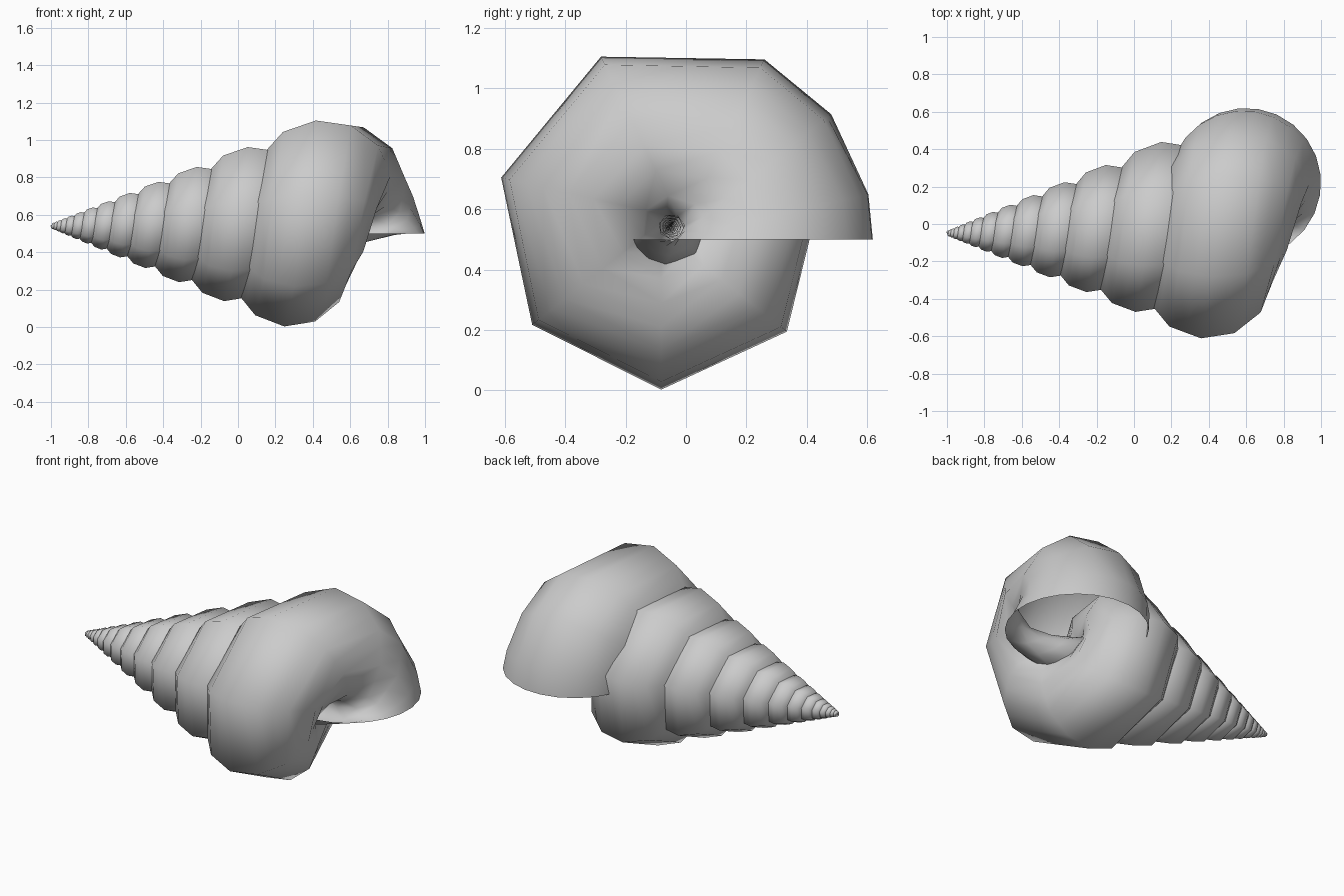
import bpy, bmesh, math

if "Cube" in bpy.data.objects:
    bpy.data.objects.remove(bpy.data.objects["Cube"])

# Spiral shell: a round tube swept along a shrinking helix about the x axis
AXIS_Y, AXIS_Z, APEX_X = -0.05, 0.54, -1.03
KEEP = 0.748            # size ratio kept per turn, going from mouth to tip
TUBE, OFFSET, LAG = 0.40, 0.27, -0.04
STEP = 2 * math.pi / 7  # seven stations per turn
SIDES = 12


def station(steps, fine):
    """24 points of one cross-section; coarse stations use 12-gon edges."""
    a = steps * STEP
    s = KEEP ** (steps / 7)
    circle = []
    for i in range(SIDES * 2):
        p = math.radians(-6) + math.pi * i / SIDES
        r = TUBE if fine or i % 2 == 0 else TUBE * math.cos(math.pi / SIDES)
        circle.append((r * math.cos(p), r * math.sin(p)))
    pts = []
    for out, along in circle:
        u = OFFSET + out
        pts.append((APEX_X + s * (1.63 + along),
                    AXIS_Y + s * (u * math.cos(a) - LAG * math.sin(a)),
                    AXIS_Z + s * (u * math.sin(a) + LAG * math.cos(a))))
    return pts


# Stations are closer together near the open mouth
stations = [0, 0.25, 0.75] + [1.25 + i for i in range(91)]
bm = bmesh.new()
rings = [[bm.verts.new(p) for p in station(t, t < 0.5)] for t in stations]
n = SIDES * 2
for r0, r1 in zip(rings, rings[1:]):
    for i in range(n):
        j = (i + 1) % n
        bm.faces.new((r0[i], r0[j], r1[j], r1[i]))
bm.faces.new(rings[-1])  # closed tip, mouth stays open
bmesh.ops.recalc_face_normals(bm, faces=bm.faces)

# Make the tube surface face outward
f = bm.faces[:][0]
mid = sum((v.co for v in rings[0]), rings[0][0].co * 0) / n
if f.normal.dot(f.calc_center_median() - mid) < 0:
    bmesh.ops.reverse_faces(bm, faces=bm.faces[:])
for f in bm.faces:
    f.smooth = True

mesh = bpy.data.meshes.new("spiral_shell")
bm.to_mesh(mesh)
bm.free()
shell = bpy.data.objects.new("spiral_shell", mesh)
bpy.context.collection.objects.link(shell)
